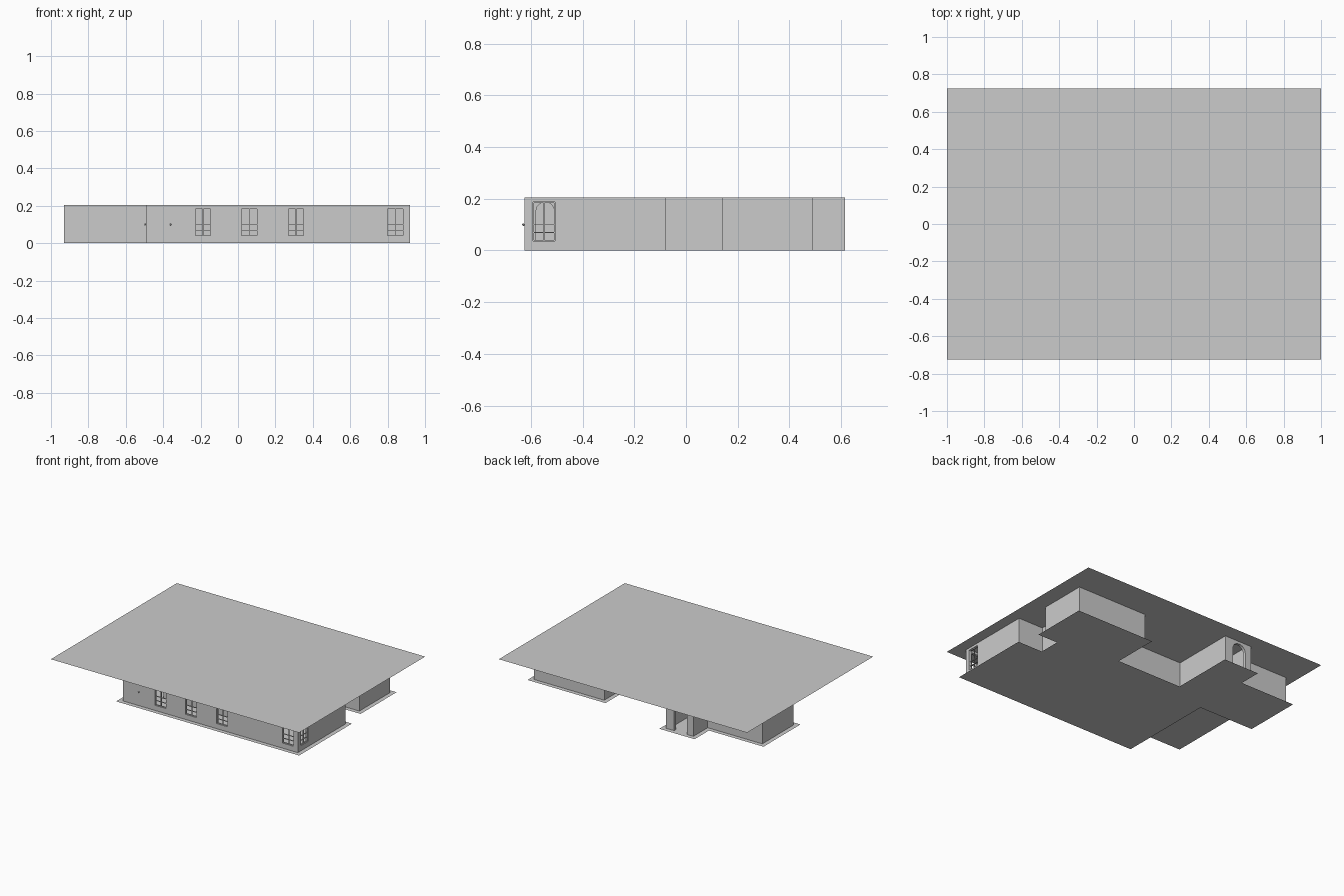
import bpy, bmesh, math
from mathutils import Vector

if "Cube" in bpy.data.objects:
    bpy.data.objects.remove(bpy.data.objects["Cube"])

H = 0.205   # wall height
T = 0.02    # wall thickness


def mesh_object(name, bm):
    bmesh.ops.recalc_face_normals(bm, faces=bm.faces)
    me = bpy.data.meshes.new(name)
    bm.to_mesh(me)
    bm.free()
    ob = bpy.data.objects.new(name, me)
    bpy.context.collection.objects.link(ob)
    return ob


def add_box(bm, lo, hi):
    vs = bmesh.ops.create_cube(bm, size=1)["verts"]
    for v in vs:
        v.co = Vector([(a + b) / 2 + c * (b - a) for a, b, c in zip(lo, hi, v.co)])


def sheet(name, pts, z):
    bm = bmesh.new()
    bm.faces.new([bm.verts.new((x, y, z)) for x, y in pts])
    return mesh_object(name, bm)


def place(axis, along, across, z):
    return (along, across, z) if axis == "x" else (across, along, z)


def prism(name, axis, profile, c0, c1):
    bm = bmesh.new()
    f = bm.faces.new([bm.verts.new(place(axis, u, c0, z)) for u, z in profile])
    r = bmesh.ops.extrude_face_region(bm, geom=[f])
    shift = Vector(place(axis, 0, c1 - c0, 0))
    bmesh.ops.translate(bm, vec=shift, verts=[g for g in r["geom"] if isinstance(g, bmesh.types.BMVert)])
    return mesh_object(name, bm)


def arch_profile(a, b, top=0.187):
    r, m = (b - a) / 2, (a + b) / 2
    rise = min(r, 0.05)
    arc = [(m + r * math.cos(math.pi * i / 12), top - rise + rise * math.sin(math.pi * i / 12))
           for i in range(13)]
    return [(a, -0.02), (b, -0.02)] + arc


W0, W1 = 0.037, 0.188   # window sill and head


def wall(name, axis, a, b, c, windows=(), arches=()):
    """Wall running a..b along axis, its low side at c."""
    ob = prism(name, axis, [(a, 0), (b, 0), (b, H), (a, H)], c, c + T)
    cuts = [[(u, W0), (v, W0), (v, W1), (u, W1)] for u, v in windows]
    cuts += [arch_profile(u, v) for u, v in arches]
    for prof in cuts:
        cut = prism("cutter", axis, prof, c - 0.02, c + T + 0.02)
        cut.hide_render = True
        mod = ob.modifiers.new("opening", "BOOLEAN")
        mod.operation, mod.solver, mod.object = "DIFFERENCE", "EXACT", cut
        bpy.context.view_layer.objects.active = ob
        bpy.ops.object.modifier_apply(modifier=mod.name)
        bpy.data.objects.remove(cut)
    for u, v in windows:
        window(name + "_window", axis, u, v, c)


def window(name, axis, u, v, c):
    bm = bmesh.new()
    w, m = 0.004, (u + v) / 2
    bars = [(u, u + w, W0, W1), (v - w, v, W0, W1), (u, v, W0, W0 + w), (u, v, W1 - w, W1),
            (m - w / 2, m + w / 2, W0, W1),
            (u, v, 0.068, 0.071), (u, v, 0.100, 0.103)]
    for p, q, z0, z1 in bars:
        add_box(bm, place(axis, p, c + 0.006, z0), place(axis, q, c + 0.014, z1))
    mesh_object(name, bm)


# outer outline of the house, counter-clockwise
outline = [(-.49, -.625), (.92, -.625), (.92, -.08), (.72, -.08), (.72, .14), (.88, .14),
           (.88, .49), (.315, .49), (.315, .15), (-.27, .15), (-.27, .615), (-.49, .615),
           (-.49, .45), (-.93, .45), (-.93, .09), (-.49, .09)]


def offset(pts, d):
    out = []
    for i, p in enumerate(pts):
        a, b, c = Vector(pts[i - 1]), Vector(p), Vector(pts[(i + 1) % len(pts)])
        e, f = (b - a).normalized(), (c - b).normalized()
        out.append(tuple(b + d * Vector((e.y + f.y, -e.x - f.x))))
    return out


# floor sheet follows the outline, roof sheet is one rectangle
sheet("floor", offset(outline, 0.032), 0)
sheet("roof", [(-1, -.725), (1, -.725), (1, .725), (-1, .725)], H)

# front and right side walls
wall("front_wall", "x", -.49, .92, -.625,
     windows=[(-.232, -.142), (.014, .105), (.266, .355), (.796, .886)])
wall("right_wall", "y", -.625, -.08, .90, windows=[(-.592, -.506)])
wall("front_right_room_back", "x", .507, .92, -.10, arches=[(.62, .69)])

# link between the two right rooms
wall("link_right_wall", "y", -.09, .15, .70)
wall("link_divider", "x", .507, .71, .045)

# back right room
wall("back_right_room_front", "x", .315, .88, .14, arches=[(.62, .69)])
wall("back_right_room_right", "y", .14, .49, .86)
wall("back_right_room_back", "x", .315, .88, .47)
wall("back_right_room_left", "y", .14, .49, .315)

# central room
wall("central_back_wall", "x", -.27, .33, .13)
wall("central_front_wall", "x", -.28, .51, -.44)
wall("central_right_wall", "y", -.625, .15, .50, arches=[(-.58, -.51), (-.20, -.11)])

# long hall on the left
wall("hall_right_wall", "y", -.44, .615, -.29, arches=[(-.11, .12)])
wall("hall_left_wall", "y", -.625, .615, -.49, arches=[(.16, .25)])
wall("hall_back_wall", "x", -.49, -.27, .595, arches=[(-.44, -.335)])

# left room
wall("left_room_front", "x", -.93, -.48, .09)
wall("left_room_back", "x", -.93, -.48, .43)
wall("left_room_left", "y", .09, .45, -.93)

# door handles
for name, loc in (("front_door_handle", (-.36, -.629, .1)), ("side_door_handle", (-.496, .02, .1))):
    bm = bmesh.new()
    bmesh.ops.create_icosphere(bm, subdivisions=2, radius=0.005)
    bmesh.ops.translate(bm, vec=loc, verts=bm.verts)
    mesh_object(name, bm)

# sheets face upward
for n in ("floor", "roof"):
    me = bpy.data.objects[n].data
    if me.polygons[0].normal.z < 0:
        me.flip_normals()
